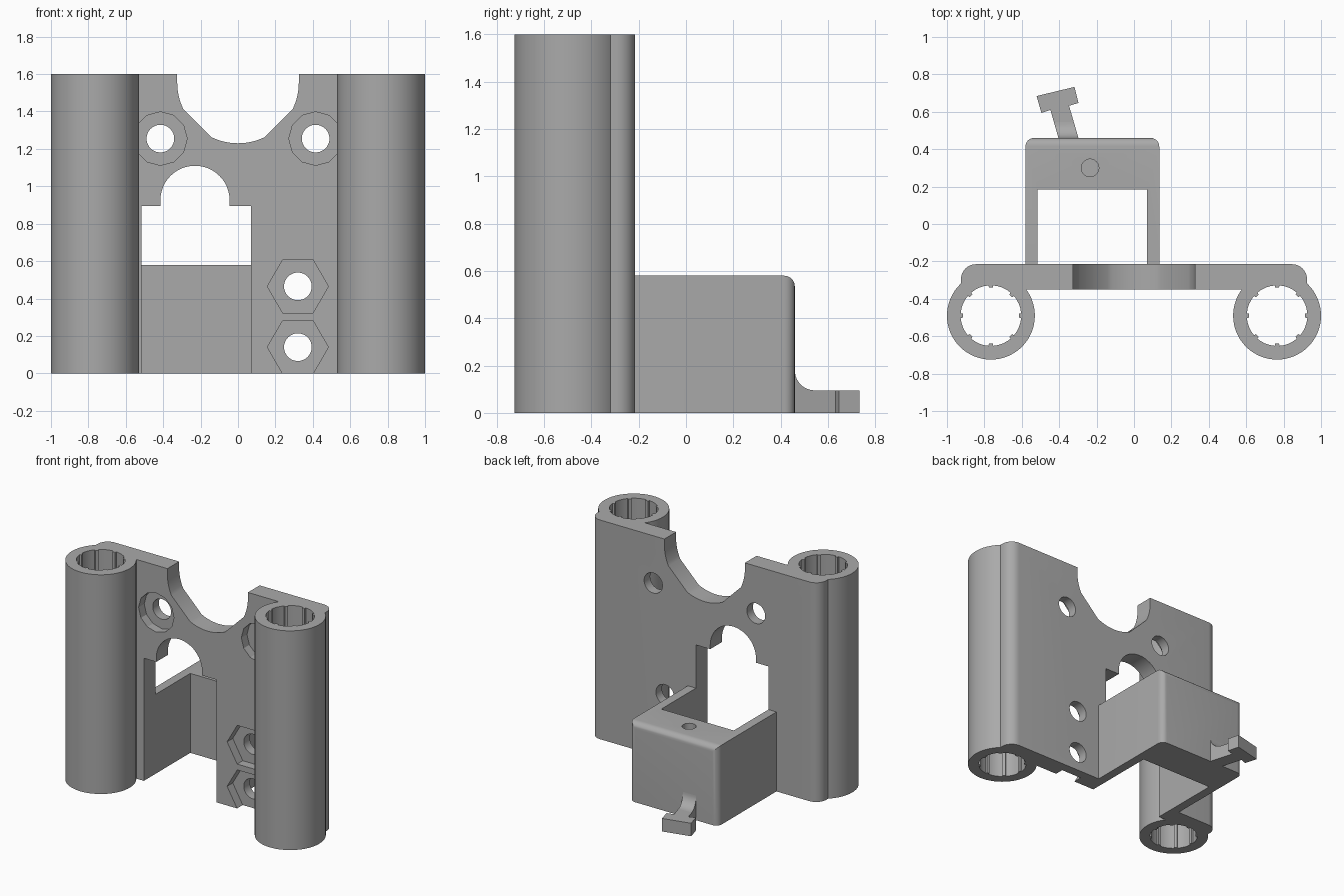
import bpy, bmesh
from math import sin, cos, radians, tau

old = bpy.data.objects.get("Cube")
if old:
    bpy.data.objects.remove(old)

H = 1.6                       # overall height
FRONT, BACK = -0.35, -0.215   # plate faces
TUBE_X, TUBE_Y, TUBE_R, BORE_R = 0.765, -0.49, 0.235, 0.162

grey = bpy.data.materials.new("plain grey")
grey.use_nodes = True
grey.diffuse_color = (0.4, 0.4, 0.4, 1)
grey.node_tree.nodes["Principled BSDF"].inputs["Base Color"].default_value = (0.4, 0.4, 0.4, 1)


def prism(name, pts, lo, hi, axis="Z"):
    """Extrude a 2D outline along an axis."""
    place = {"X": lambda a, b: (lo, a, b),
             "Y": lambda a, b: (a, lo, b),
             "Z": lambda a, b: (a, b, lo)}[axis]
    bm = bmesh.new()
    face = bm.faces.new([bm.verts.new(place(a, b)) for a, b in pts])
    ext = bmesh.ops.extrude_face_region(bm, geom=[face])
    step = [(hi - lo) * (axis == k) for k in "XYZ"]
    bmesh.ops.translate(bm, vec=step,
                        verts=[g for g in ext["geom"] if isinstance(g, bmesh.types.BMVert)])
    bmesh.ops.recalc_face_normals(bm, faces=bm.faces)
    mesh = bpy.data.meshes.new(name)
    bm.to_mesh(mesh)
    bm.free()
    mesh.materials.append(grey)
    ob = bpy.data.objects.new(name, mesh)
    bpy.context.collection.objects.link(ob)
    return ob


def arc(cx, cy, r, start, end, n):
    angles = [radians(start + (end - start) * i / n) for i in range(n + 1)]
    return [(cx + r * cos(a), cy + r * sin(a)) for a in angles]


def ring(cx, cy, r, n):
    return [(cx + r * cos(tau * i / n), cy + r * sin(tau * i / n)) for i in range(n)]


def rect(x0, x1, y0, y1):
    return [(x0, y0), (x1, y0), (x1, y1), (x0, y1)]


def activate(ob):
    bpy.ops.object.select_all(action="DESELECT")
    ob.select_set(True)
    bpy.context.view_layer.objects.active = ob


def cut(ob, *cutters):
    activate(ob)
    for c in cutters:
        mod = ob.modifiers.new("cut", "BOOLEAN")
        mod.operation, mod.solver, mod.object = "DIFFERENCE", "EXACT", c
        bpy.ops.object.modifier_apply(modifier=mod.name)
        bpy.data.objects.remove(c)


def smooth(ob):
    activate(ob)
    bpy.ops.object.shade_smooth_by_angle(angle=radians(25))


# Mounting plate with rounded rear corners
plate = prism("mounting_plate",
              [(-0.925, FRONT), (0.925, FRONT)]
              + arc(0.845, BACK - 0.08, 0.08, 0, 90, 8)
              + arc(-0.845, BACK - 0.08, 0.08, 90, 180, 8), 0, H)

# Motor relief at the top, with flattened lower corners
relief = ([(-0.325, H + 0.1)] + arc(0, 1.555, 0.325, 180, 206, 6)
          + arc(0, 1.555, 0.325, 244, 296, 12)
          + arc(0, 1.555, 0.325, 334, 360, 6) + [(0.325, H + 0.1)])
# Window with an arched head
window = ([(-0.515, -0.1), (0.07, -0.1), (0.07, 0.895), (-0.045, 0.895)]
          + arc(-0.23, 0.925, 0.185, 0, 180, 24) + [(-0.415, 0.895), (-0.515, 0.895)])
cut(plate, *[prism("cutter", p, -0.6, 0, "Y") for p in (relief, window)])

# Bolt holes with round or hexagonal front recesses
for x, z, r, sides in ((-0.415, 1.255, 0.143, 12), (0.415, 1.255, 0.143, 12),
                       (0.32, 0.465, 0.163, 6), (0.32, 0.14, 0.163, 6)):
    cut(plate, prism("cutter", ring(x, z, 0.074, 32), -0.6, 0, "Y"),
        prism("cutter", ring(x, z, r, sides), FRONT - 0.1, FRONT + 0.065, "Y"))

# Bearing tubes with shallow ribs along the bore
for side, name in ((1, "left_bearing_tube"), (-1, "right_bearing_tube")):
    x = side * TUBE_X
    outline = ring(x, TUBE_Y, TUBE_R, 64)
    cut(plate, prism("cutter", outline, -0.1, H + 0.1))
    bore = []
    for i in range(8):
        a = 45 * i
        bore += arc(x, TUBE_Y, BORE_R - 0.012, a - 4, a + 4, 1)
        bore += arc(x, TUBE_Y, BORE_R, a + 4.5, a + 40.5, 4)
    tube = prism(name, outline, 0, H)
    cut(tube, prism("cutter", bore, -0.1, H + 0.1))
    smooth(tube)
smooth(plate)

# Sensor bracket: open box with rounded rear edges and a blind hole
bracket = prism("rear_bracket", rect(-0.58, 0.135, BACK, 0.46), 0, 0.58)
bm = bmesh.new()
bm.from_mesh(bracket.data)
edges = [e for e in bm.edges if all(v.co.y > 0.4 for v in e.verts)
         and any(v.co.z > 0.5 for v in e.verts)]
bmesh.ops.bevel(bm, geom=edges, offset=0.045, segments=6, profile=0.5, affect="EDGES")
bm.to_mesh(bracket.data)
bm.free()
cut(bracket, prism("cutter", rect(-0.515, 0.07, BACK - 0.1, 0.185), -0.1, 0.7),
    prism("cutter", ring(-0.235, 0.3, 0.047, 32), 0.2, 0.7))
smooth(bracket)

# Angled T-shaped belt catch
prism("belt_catch", [(-0.404, 0.46), (-0.297, 0.46), (-0.347, 0.632), (-0.297, 0.647),
                     (-0.318, 0.733), (-0.521, 0.684), (-0.495, 0.594), (-0.447, 0.61)], 0, 0.095)
# Curved fillet above the catch stem, slanted to follow it
fillet = prism("catch_fillet", [(0.46, 0.095)] + arc(0.545, 0.18, 0.085, 270, 180, 10),
               -0.404, -0.297, "X")
for v in fillet.data.vertices:
    v.co.x -= 0.29 * (v.co.y - 0.46)
smooth(fillet)
